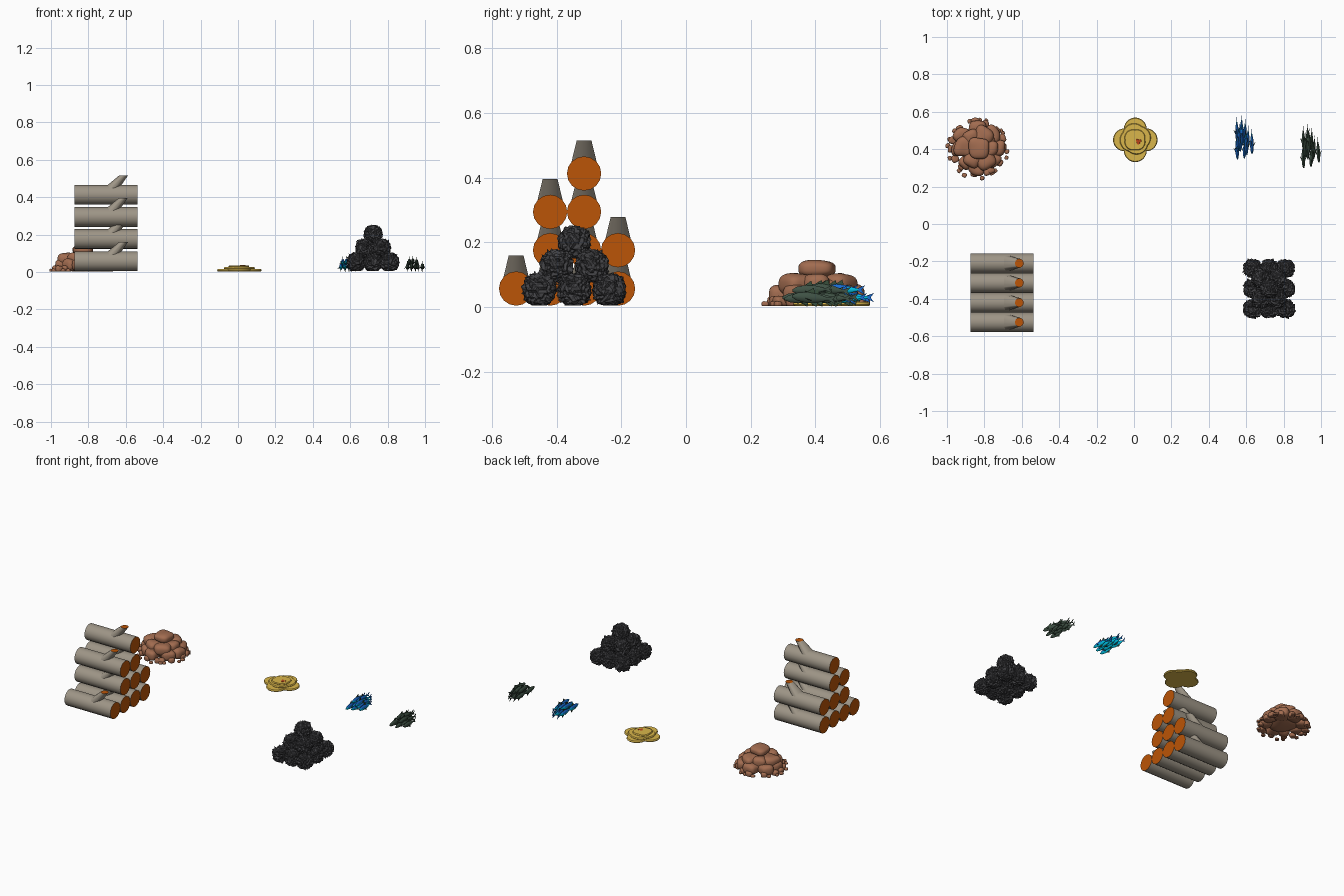
import bpy, bmesh, math, random
from mathutils import Vector, Matrix

if "Cube" in bpy.data.objects:
    bpy.data.objects.remove(bpy.data.objects["Cube"])
random.seed(4)


def mat(name, r, g, b):
    m = bpy.data.materials.new(name)
    m.diffuse_color = (r, g, b, 1)
    m.use_nodes = True
    m.node_tree.nodes["Principled BSDF"].inputs["Base Color"].default_value = m.diffuse_color
    return m


BARK = mat("bark", 0.34, 0.30, 0.24)
WOOD = mat("cut_wood", 0.50, 0.09, 0.002)
CLAY = mat("clay", 0.36, 0.15, 0.08)
GOLD = mat("gold", 0.70, 0.47, 0.07)
RED = mat("red_fleck", 0.50, 0.06, 0.01)
COAL = mat("coal", 0.055, 0.055, 0.06)
BLUE = mat("fish_blue", 0.01, 0.15, 0.65)
CYAN = mat("fish_cyan", 0.0, 0.55, 0.78)
GREEN = mat("fin_green", 0.04, 0.08, 0.045)
DARK = mat("dark_scale", 0.05, 0.085, 0.06)


def finish(bm, name, mats, smooth=None):
    bmesh.ops.recalc_face_normals(bm, faces=bm.faces)
    me = bpy.data.meshes.new(name)
    bm.to_mesh(me)
    bm.free()
    for m in mats:
        me.materials.append(m)
    ob = bpy.data.objects.new(name, me)
    bpy.context.collection.objects.link(ob)
    if smooth:
        bpy.ops.object.select_all(action='DESELECT')
        ob.select_set(True)
        bpy.context.view_layer.objects.active = ob
        bpy.ops.object.shade_smooth_by_angle(angle=math.radians(smooth))
    return ob


def loft(bm, rings, side=0, cap=0):
    """Skin a list of point rings; cap both ends."""
    vs = [[bm.verts.new(p) for p in ring] for ring in rings]
    n = len(vs[0])
    for a, b in zip(vs, vs[1:]):
        for i in range(n):
            j = (i + 1) % n
            bm.faces.new((a[i], a[j], b[j], b[i])).material_index = side
    for end in (vs[0], vs[-1]):
        bm.faces.new(end).material_index = cap


def angles(n):
    return [2 * math.pi * i / n for i in range(n)]


# log stack: rows of 4, 3, 2 and 1, each log with a slanted branch stub
def log(y, z):
    bm = bmesh.new()
    R = 0.053
    loft(bm, [[(x, y + R * math.cos(a), z + R * math.sin(a)) for a in angles(16)]
              for x in (-0.873, -0.536)], 0, 1)
    loft(bm, [[(cx + r * math.cos(a), y + r * math.sin(a), z + h) for a in angles(10)]
              for cx, r, h in ((-0.71, 0.05, 0.0), (-0.613, 0.024, 0.102))], 0, 1)
    finish(bm, "log", [BARK, WOOD], 50)


for row, ys in enumerate([(-0.525, -0.42, -0.315, -0.21), (-0.42, -0.315, -0.21),
                          (-0.42, -0.315), (-0.315,)]):
    for y in ys:
        log(y, 0.057 + row * 0.1185)


# rounded boulder: boxy sphere with gentle jitter
def boulder(c, size, power=0.72):
    bm = bmesh.new()
    bmesh.ops.create_icosphere(bm, subdivisions=4, radius=1)
    rot = Matrix.Rotation(math.atan2(c[1] - 0.405, c[0] + 0.835), 3, 'Z')
    ph = random.uniform(0, 6)
    for v in bm.verts:
        p = Vector([math.copysign(abs(k) ** power, k) for k in v.co])
        p *= 0.92 + 0.09 * math.sin(3 * p.x + ph) * math.cos(2 * p.y + ph)
        p = rot @ Vector((p.x * size[0], p.y * size[1], p.z * size[2]))
        v.co = p + Vector(c)
        v.co.z = max(v.co.z, 0.003)
    finish(bm, "clay_rock", [CLAY], 60)


# clay pile: one crown rock, then rings of smaller rocks, then pebbles
CX, CY = -0.835, 0.405
boulder((CX, CY, 0.05), (0.10, 0.10, 0.05))
boulder((CX + 0.005, CY, 0.118), (0.062, 0.062, 0.028))
for count, rad, z, s, h in ((6, 0.07, 0.07, 0.05, 0.035), (8, 0.104, 0.037, 0.045, 0.035),
                            (14, 0.138, 0.017, 0.022, 0.018), (16, 0.156, 0.009, 0.012, 0.009)):
    for i, a in enumerate(angles(count)):
        a += random.uniform(-0.15, 0.15)
        rr = rad + random.uniform(-0.006, 0.006)
        k = s * random.uniform(0.85, 1.15)
        boulder((CX + rr * math.cos(a), CY + rr * math.sin(a), z), (k, k * 1.05, h))


# gold patch: stacked slabs outlined by four overlapping circles, small red fleck
def slab(name, cx, cy, d, r, z0, z1, m, turn=0.0, n=64, k=4):
    bm = bmesh.new()
    e = min(0.004, (z1 - z0) * 0.3)

    def ring(z, inset):
        out = []
        for a in angles(n):
            t = (a - turn + math.pi / k) % (2 * math.pi / k) - math.pi / k
            w = d * math.cos(t) + math.sqrt(r * r - (d * math.sin(t)) ** 2) - inset
            out.append((cx + w * math.cos(a), cy + w * math.sin(a), z))
        return out
    loft(bm, [ring(z0, e), ring(z0 + (z1 - z0) * 0.4, 0), ring(z1 - e / 2, e / 2), ring(z1, e)])
    finish(bm, name, [m], 40)


slab("gold_base", 0.007, 0.45, 0.058, 0.061, 0.003, 0.016, GOLD)
slab("gold_middle", 0.007, 0.455, 0.022, 0.062, 0.014, 0.026, GOLD, 0.3)
slab("gold_top", 0.005, 0.45, 0.016, 0.044, 0.024, 0.035, GOLD, 0.8)
slab("red_fleck", 0.024, 0.441, 0.008, 0.0085, 0.034, 0.0365, RED, 0.4, 18, 3)


# coal pyramid: jagged chunks in layers of 9, 4 and 1
def coal(c):
    bm = bmesh.new()
    bmesh.ops.create_icosphere(bm, subdivisions=4, radius=1)
    for v in bm.verts:
        p = Vector([math.copysign(abs(k) ** 0.85, k) for k in v.co])
        v.co = p * 0.046 * random.uniform(0.88, 1.16) + Vector(c)
        if random.random() < 0.06:      # a few long splinters
            v.co += p * 0.007
        v.co.z = max(v.co.z, 0.004)
    finish(bm, "coal_chunk", [COAL])


for layer, n in enumerate((3, 2, 1)):
    for i in range(n):
        for j in range(n):
            coal((0.722 + (i - (n - 1) / 2) * 0.088,
                  -0.345 + (j - (n - 1) / 2) * 0.108, 0.053 + layer * 0.074))


# fish: slim lofted body along y, forked tail and spiky fins
def fish(name, c, length, mats, yaw, tilt):
    bm = bmesh.new()
    L = length
    stations = ((-0.5, 0.03, 0.02), (-0.38, 0.09, 0.055), (-0.15, 0.13, 0.075),
                (0.1, 0.10, 0.06), (0.3, 0.04, 0.025), (0.36, 0.03, 0.015))
    loft(bm, [[(L * w * math.cos(a), L * t, L * h * math.sin(a)) for a in angles(8)]
              for t, h, w in stations])
    bmesh.ops.recalc_face_normals(bm, faces=bm.faces)
    for f in bm.faces:      # coloured back, lighter flanks
        f.material_index = 0 if f.normal.z > 0.1 and f.calc_center_median().z > 0.03 * L else 1

    def fin(m, *pts):
        t = Vector((0.01 * L, 0, 0))
        q = [Vector(p) * L for p in pts]
        loft(bm, [[p - t for p in q], [p + t for p in q]], m, m)
    fin(0, (0, 0.32, 0.02), (0, 0.52, 0.11), (0, 0.44, 0), (0, 0.52, -0.11), (0, 0.32, -0.02))
    fin(2, (0, -0.2, 0.11), (0, -0.02, 0.23), (0, 0.02, 0.1))
    fin(2, (0, -0.1, -0.11), (0, 0.08, -0.2), (0, 0.1, -0.09))
    for s in (-1, 1):
        fin(2, (s * 0.05, -0.22, -0.01), (s * 0.13, -0.02, -0.07), (s * 0.05, -0.15, -0.05))
    M = (Matrix.Translation(c) @ Matrix.Rotation(yaw, 4, 'Z') @ Matrix.Rotation(tilt, 4, 'X'))
    bmesh.ops.transform(bm, matrix=M, verts=bm.verts)
    finish(bm, name, mats, 50)


def fish_pile(name, cx, cy, mats):
    spots = ((-0.038, 0.05, 0.028), (-0.038, -0.045, 0.028), (-0.016, 0.0, 0.028),
             (-0.014, 0.06, 0.03), (0.004, -0.045, 0.028), (0.006, 0.04, 0.028),
             (0.02, 0.0, 0.028), (0.042, -0.015, 0.028),
             (-0.027, 0.01, 0.053), (-0.008, 0.03, 0.054), (0.012, -0.02, 0.053))
    for dx, dy, z in spots:
        fish(name, (cx + dx, cy + dy, z), random.uniform(0.12, 0.135), mats,
             random.uniform(-0.06, 0.06), random.uniform(-0.1, 0.1))


fish_pile("blue_fish", 0.588, 0.455, [BLUE, CYAN, GREEN])
fish_pile("dark_fish", 0.943, 0.41, [DARK, DARK, GREEN])
